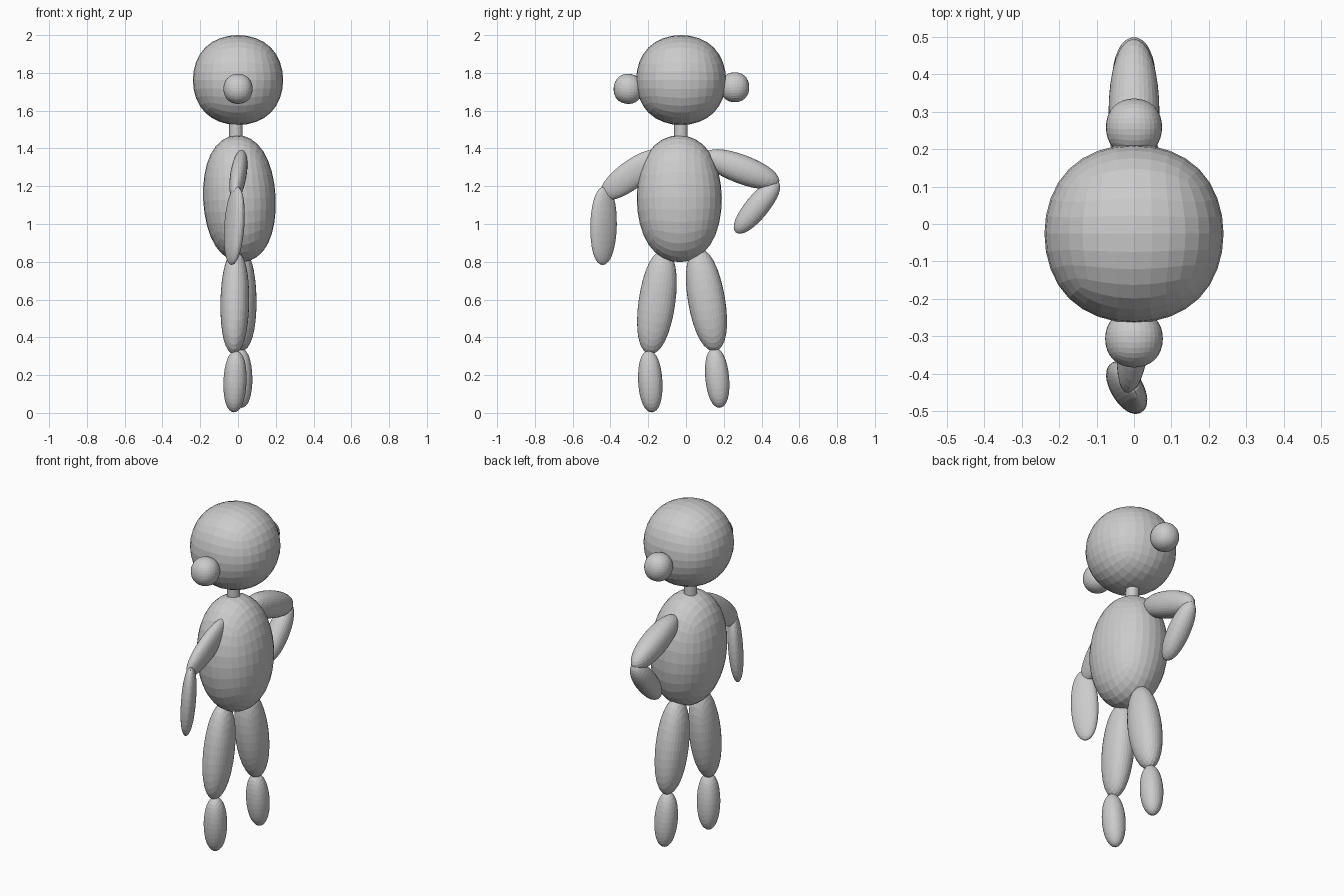
import bpy
from math import radians
from mathutils import Vector, Quaternion

if "Cube" in bpy.data.objects:
    bpy.data.objects.remove(bpy.data.objects["Cube"])


def limb(name, top, bottom, hx, hy, spin=0, cuts=3):
    """Rounded cube stretched between two end points, half widths hx and hy."""
    top, bottom = Vector(top), Vector(bottom)
    axis = top - bottom
    bpy.ops.mesh.primitive_cube_add(size=2)
    ob = bpy.context.object
    ob.name = name
    mod = ob.modifiers.new("Round", 'SUBSURF')
    mod.levels = mod.render_levels = cuts
    bpy.ops.object.modifier_apply(modifier=mod.name)
    # fit to unit half extents, then scale to size
    verts = ob.data.vertices
    r = max(v.co.z for v in verts)
    for v in verts:
        c = v.co / r
        v.co = (c.x * hx, c.y * hy, c.z * axis.length / 2)
    turn = Vector((0, 0, 1)).rotation_difference(axis.normalized())
    ob.rotation_mode = 'QUATERNION'
    ob.rotation_quaternion = turn @ Quaternion((0, 0, 1), radians(spin))
    ob.location = (top + bottom) / 2
    return ob


# Head and ears
limb("head", (0, -0.026, 2.0), (0, -0.026, 1.524), 0.239, 0.238)
limb("ear_a", (0, -0.300, 1.795), (0, -0.312, 1.636), 0.077, 0.077)
limb("ear_b", (0, 0.253, 1.803), (0, 0.263, 1.645), 0.075, 0.077)

# Neck
bpy.ops.mesh.primitive_cylinder_add(vertices=24, radius=0.036, depth=0.14,
                                    location=(-0.011, -0.027, 1.495))
bpy.context.object.name = "neck"

# Torso
limb("torso", (-0.010, -0.038, 1.47), (0.025, -0.033, 0.798), 0.192, 0.225)

# Relaxed arm
limb("upper_arm_a", (0.022, -0.135, 1.375), (-0.018, -0.445, 1.145), 0.043, 0.075)
limb("forearm_a", (-0.005, -0.432, 1.20), (-0.034, -0.441, 0.783), 0.040, 0.077, 30)

# Arm bent to the hip
limb("upper_arm_b", (0, 0.095, 1.365), (0, 0.492, 1.215), 0.068, 0.076)
limb("forearm_b", (0, 0.487, 1.225), (0, 0.264, 0.955), 0.059, 0.062)

# Legs
limb("thigh_a", (-0.012, -0.115, 0.86), (-0.022, -0.193, 0.312), 0.076, 0.097)
limb("shin_a", (-0.010, -0.198, 0.33), (-0.022, -0.180, 0.003), 0.061, 0.064)
limb("thigh_b", (0.012, 0.062, 0.87), (0.018, 0.155, 0.327), 0.083, 0.098)
limb("shin_b", (0.012, 0.150, 0.345), (0.018, 0.180, 0.027), 0.061, 0.063)
